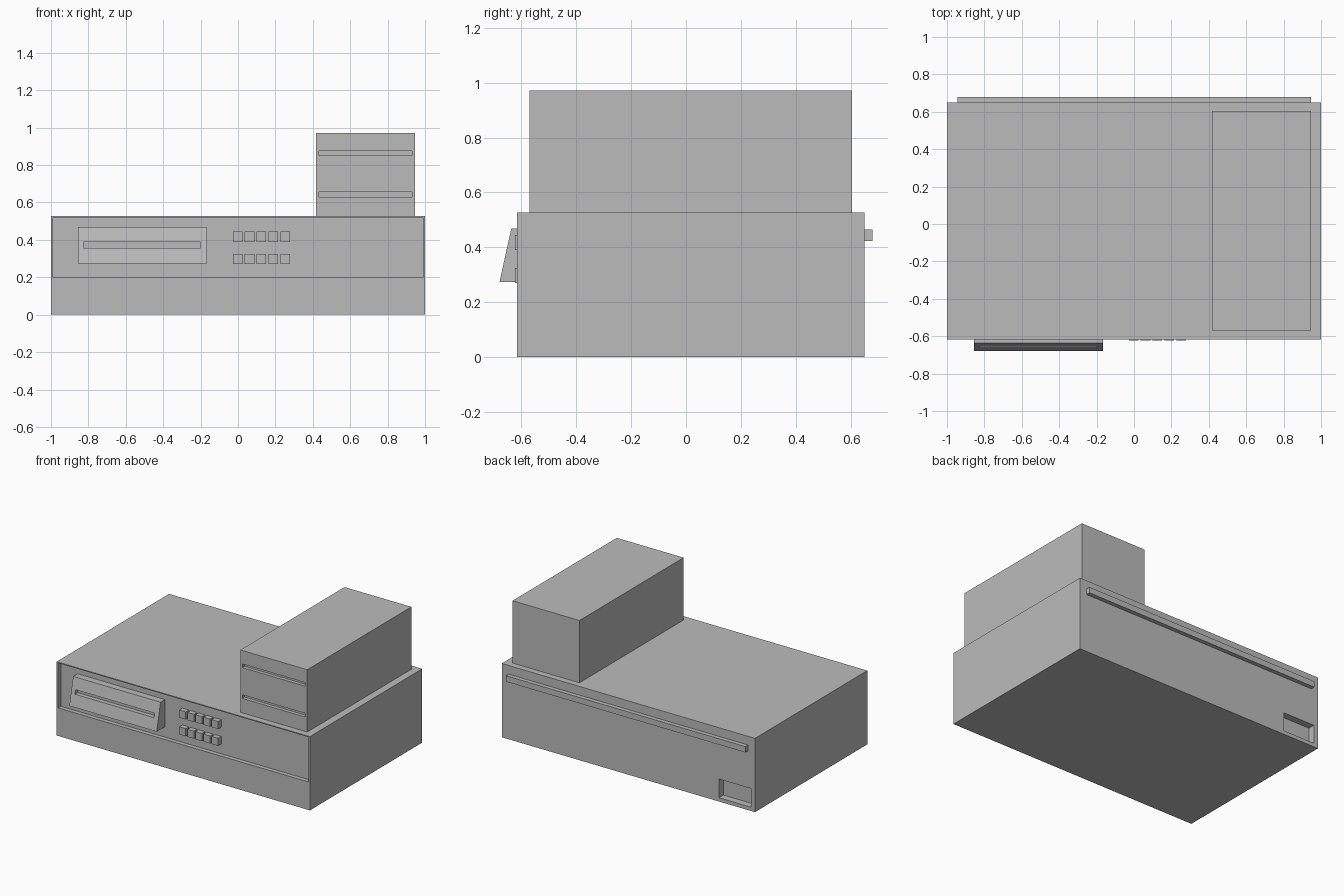
import bpy
import bmesh

cube = bpy.data.objects.get("Cube")
if cube:
    bpy.data.objects.remove(cube, do_unlink=True)

# Single casing colour
grey = bpy.data.materials.new("casing_grey")
grey.use_nodes = True
colour = (0.5, 0.5, 0.5, 1)
grey.diffuse_color = colour
grey.node_tree.nodes["Principled BSDF"].inputs["Base Color"].default_value = colour


def box(name, x, y, z, lean=0.0):
    """Box from ranges; lean moves the top front edge backwards."""
    bm = bmesh.new()
    bmesh.ops.create_cube(bm, size=1)
    for v in bm.verts:
        front_top = v.co.y < 0 and v.co.z > 0
        v.co = [r[1] if c > 0 else r[0] for c, r in zip(v.co, (x, y, z))]
        if front_top:
            v.co.y += lean
    mesh = bpy.data.meshes.new(name)
    bm.to_mesh(mesh)
    bm.free()
    mesh.materials.append(grey)
    obj = bpy.data.objects.new(name, mesh)
    bpy.context.collection.objects.link(obj)
    return obj


def cut(obj, x, y, z):
    """Subtract a box-shaped recess from a part."""
    cutter = box("recess_cutter", x, y, z)
    cutter.hide_render = True
    mod = obj.modifiers.new("recess", 'BOOLEAN')
    mod.operation = 'DIFFERENCE'
    mod.solver = 'EXACT'
    mod.object = cutter
    bpy.context.view_layer.objects.active = obj
    bpy.ops.object.modifier_apply(modifier=mod.name)
    bpy.data.objects.remove(cutter, do_unlink=True)


# Main cabinet with sunken front panel and rear socket
cabinet = box("cabinet", (-1, 1), (-0.617, 0.65), (0, 0.527))
cut(cabinet, (-0.988, 0.988), (-0.8, -0.587), (0.2, 0.52))
cut(cabinet, (-0.967, -0.715), (0.6, 0.8), (0.027, 0.16))

# Upper unit with two front slots
upper_unit = box("upper_unit", (0.418, 0.946), (-0.57, 0.605), (0.527, 0.972))
for z in (0.63, 0.85):
    cut(upper_unit, (0.433, 0.93), (-0.8, -0.545), (z, z + 0.026))

# Sloping drive door with a slot
door = box("drive_door", (-0.856, -0.166), (-0.68, -0.587), (0.274, 0.468), lean=0.043)
cut(door, (-0.825, -0.2), (-0.8, -0.63), (0.358, 0.388))

# Two rows of push buttons
for row, z in enumerate((0.27, 0.39)):
    for i in range(5):
        x = -0.028 + i * 0.064
        box(f"button_{row + 1}_{i + 1}", (x, x + 0.051), (-0.623, -0.587), (z, z + 0.054))

# Rear rail
box("rear_rail", (-0.945, 0.945), (0.65, 0.68), (0.423, 0.465))
